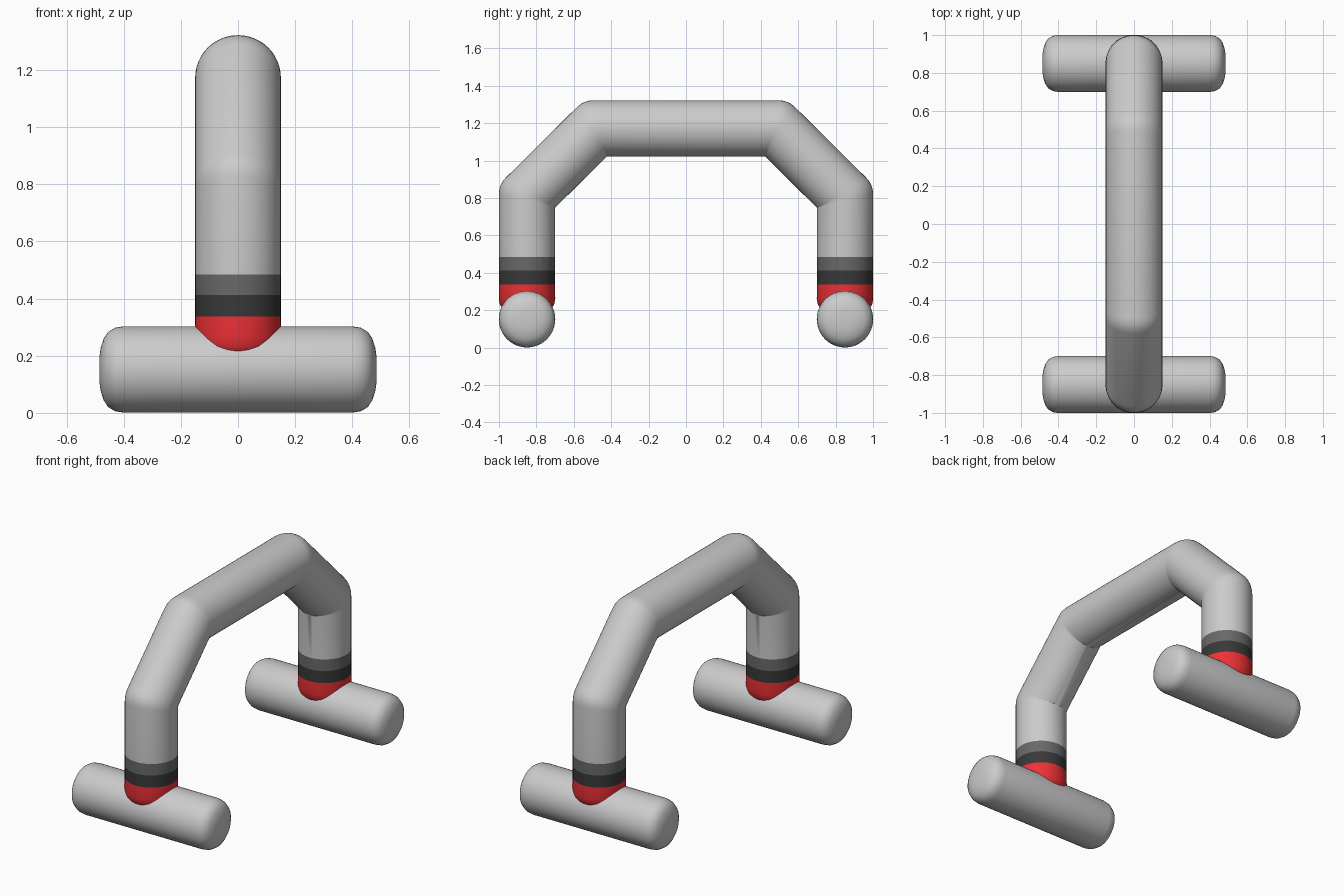
import bpy, bmesh, math
from mathutils import Vector, Matrix

if "Cube" in bpy.data.objects:
    bpy.data.objects.remove(bpy.data.objects["Cube"])

R, LEG_Y, SEG = 0.15, 0.85, 48
FOOT_Z = 0.152
# rounded end: (distance back from the tip, radius)
END = [(0, 0), (0, 0.045), (0.005, 0.078), (0.015, 0.108),
       (0.03, 0.131), (0.055, 0.146), (0.085, 0.151)]


def material(name, rgb):
    m = bpy.data.materials.new(name)
    m.diffuse_color = (*rgb, 1)
    m.use_nodes = True
    m.node_tree.nodes["Principled BSDF"].inputs["Base Color"].default_value = m.diffuse_color
    return m


def skin(name, rings, mat=None, matrix=Matrix()):
    """Bridge a list of vertex rings into one smooth object."""
    bm = bmesh.new()
    loops = [[bm.verts.new(matrix @ Vector(p)) for p in ring] for ring in rings]
    for a, b in zip(loops, loops[1:]):
        for i in range(SEG):
            j = (i + 1) % SEG
            bm.faces.new((a[i], a[j], b[j], b[i]))
    bmesh.ops.remove_doubles(bm, verts=bm.verts, dist=1e-5)
    bmesh.ops.recalc_face_normals(bm, faces=bm.faces)
    me = bpy.data.meshes.new(name)
    bm.to_mesh(me)
    bm.free()
    ob = bpy.data.objects.new(name, me)
    bpy.context.collection.objects.link(ob)
    if mat:
        me.materials.append(mat)
    bpy.ops.object.select_all(action='DESELECT')
    ob.select_set(True)
    bpy.context.view_layer.objects.active = ob
    bpy.ops.object.shade_smooth_by_angle(angle=math.radians(40))
    return ob


def lathe(name, profile, mat=None, matrix=Matrix()):
    """Revolve (height, radius) points about local z."""
    ang = [2 * math.pi * i / SEG for i in range(SEG)]
    rings = [[(r * math.cos(a), r * math.sin(a), h) for a in ang] for h, r in profile]
    return skin(name, rings, mat, matrix)


red = material("red", (0.85, 0.03, 0.035))
grey = material("dark_grey", (0.14, 0.14, 0.14))
black = material("black", (0.04, 0.04, 0.04))

# feet, sockets and bands on both sides
for side, s in (("front", -1), ("back", 1)):
    base = Matrix.Translation((0, s * LEG_Y, 0))
    half = 0.485
    foot = [(-half + d, r) for d, r in END] + [(half - d, r) for d, r in reversed(END)]
    lathe(side + "_foot", foot, None,
          Matrix.Translation((0, s * LEG_Y, FOOT_Z)) @ Matrix.Rotation(math.pi / 2, 4, 'Y'))
    lathe(side + "_socket", [(0.178 + d, r) for d, r in END] + [(0.337, R)], red, base)
    lathe(side + "_lower_band", [(0.337, R), (0.412, R)], black, base)
    lathe(side + "_upper_band", [(0.412, R), (0.484, R)], grey, base)

# mitred arch tube, corners softened on the outside only
path = [Vector(p) for p in ((0, -LEG_Y, 0.484), (0, -LEG_Y, 0.81), (0, -0.485, 1.172),
                            (0, 0.485, 1.172), (0, LEG_Y, 0.81), (0, LEG_Y, 0.484))]
dirs = [(b - a).normalized() for a, b in zip(path, path[1:])]
X = Vector((1, 0, 0))
rings = []
for k, p in enumerate(path):
    d0, d1 = dirs[max(k - 1, 0)], dirs[min(k, len(dirs) - 1)]
    mid = (d0 + d1).normalized()
    out = X.cross(mid)
    stretch = 1 / mid.dot(d0)
    corner = 0 < k < len(path) - 1
    for t in ((0, 0.25, 0.5, 0.75, 1) if corner else (0,)):
        ring = []
        for i in range(SEG):
            a = 2 * math.pi * i / SEG
            v = p + X * R * math.cos(a) + out * R * stretch * math.sin(a)
            if corner:
                soft = 0.05 * (1 + math.sin(a)) / 2
                v = (1 - t) ** 2 * (v - d0 * soft) + 2 * t * (1 - t) * v + t * t * (v + d1 * soft)
            ring.append(v)
        rings.append(ring)
skin("arch_tube", rings)
